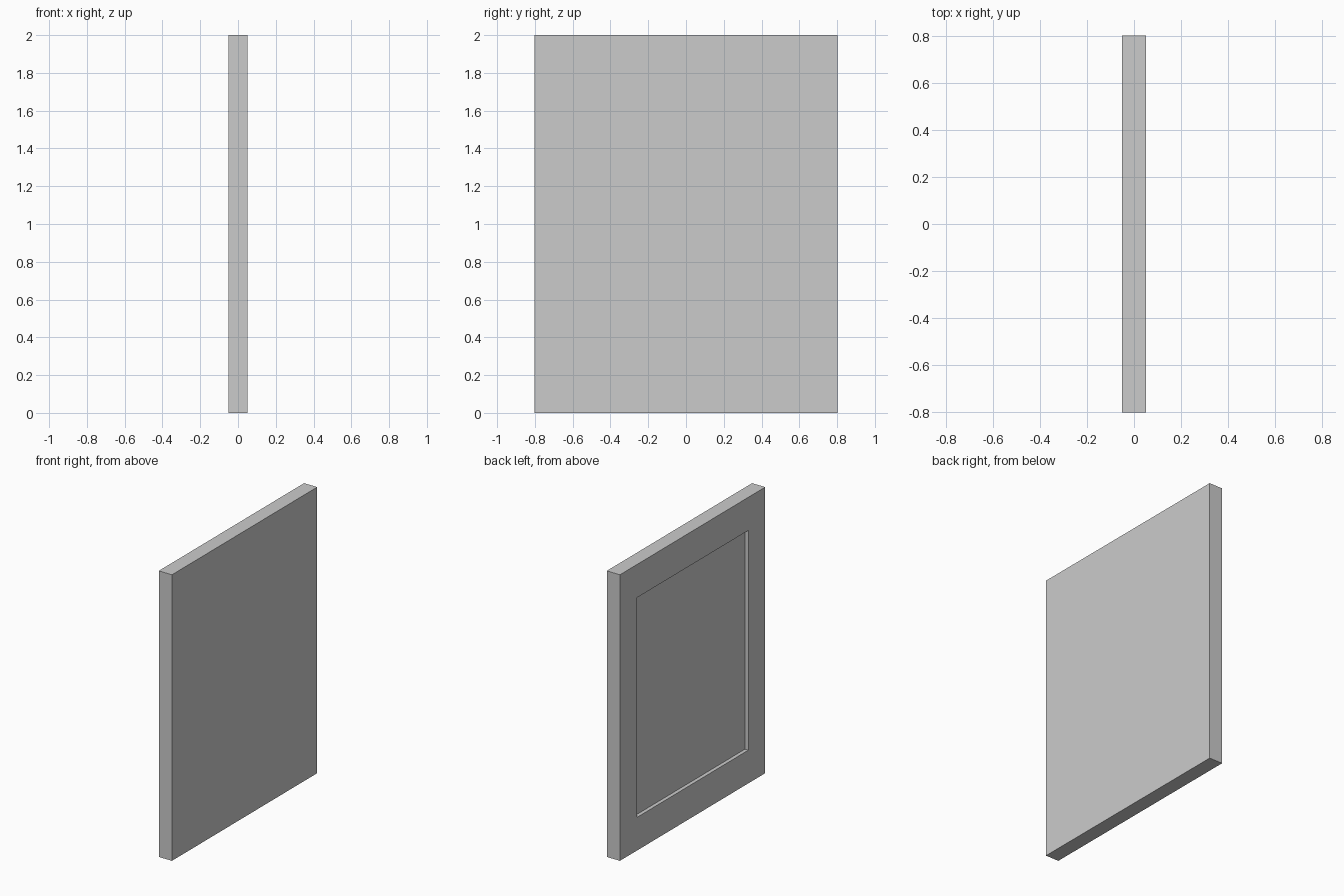
import bpy, bmesh
from mathutils import Vector

if "Cube" in bpy.data.objects:
    bpy.data.objects.remove(bpy.data.objects["Cube"])

THICK, WIDTH, HEIGHT = 0.102, 1.605, 2.0
BORDER_Y, BORDER_Z, DEPTH = 0.187, 0.232, 0.026

# Solid slab
bm = bmesh.new()
bmesh.ops.create_cube(bm, size=1)
bmesh.ops.scale(bm, vec=(THICK, WIDTH, HEIGHT), verts=bm.verts)
bmesh.ops.translate(bm, vec=(0, 0, HEIGHT / 2), verts=bm.verts)
bm.normal_update()

# Frame border on the left (-x) face
face = next(f for f in bm.faces if f.normal.x < -0.9)
bmesh.ops.inset_individual(bm, faces=[face], thickness=0.1)
for v in face.verts:
    v.co.y = (WIDTH / 2 - BORDER_Y) * (1 if v.co.y > 0 else -1)
    v.co.z = HEIGHT - BORDER_Z if v.co.z > HEIGHT / 2 else BORDER_Z

# Sunken panel with straight walls
panel = bmesh.ops.extrude_discrete_faces(bm, faces=[face])["faces"][0]
bmesh.ops.translate(bm, vec=Vector((DEPTH, 0, 0)), verts=panel.verts)
bmesh.ops.recalc_face_normals(bm, faces=bm.faces)

mesh = bpy.data.meshes.new("framed_panel")
bm.to_mesh(mesh)
bm.free()
bpy.context.collection.objects.link(bpy.data.objects.new("framed_panel", mesh))
